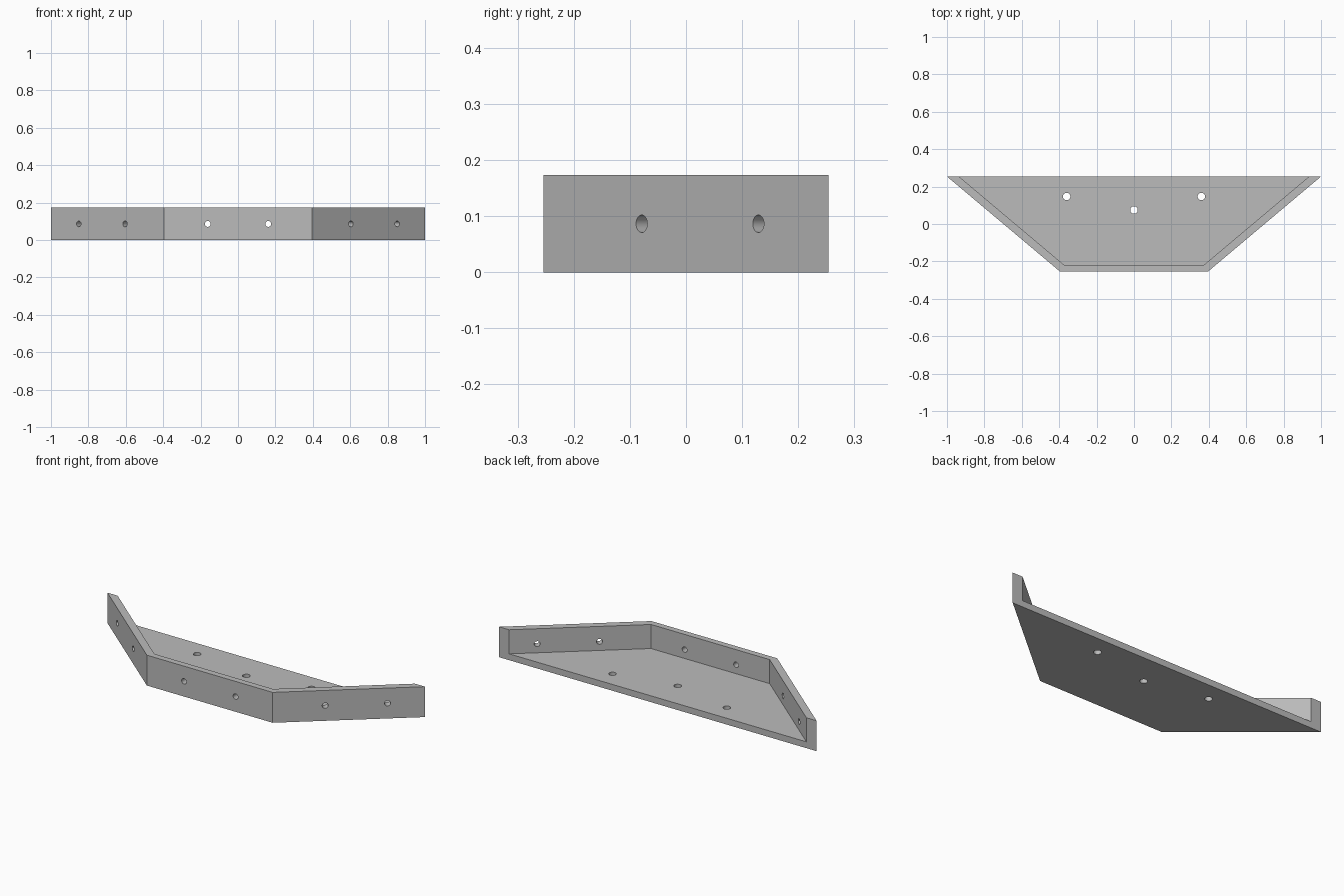
import bpy, bmesh, math
from mathutils import Vector

if "Cube" in bpy.data.objects:
    bpy.data.objects.remove(bpy.data.objects["Cube"], do_unlink=True)

HEIGHT, FLOOR = 0.173, 0.036
BACK, FRONT = 0.254, -0.254
WIDE, NARROW = 1.0, 0.396
FRONT_WALL, SIDE_GAP = 0.035, 0.064
SLOPE = (WIDE - NARROW) / (BACK - FRONT)

grey = bpy.data.materials.new("plain grey")
grey.use_nodes = True
colour = (0.5, 0.5, 0.5, 1)
grey.diffuse_color = colour
grey.node_tree.nodes["Principled BSDF"].inputs["Base Color"].default_value = colour


def half_width(y, inset=0.0):
    return NARROW + (y - FRONT) * SLOPE - inset


def trapezoid(name, y0, y1, z0, z1, inset=0.0):
    """Symmetric prism whose sides follow the slanted outline."""
    bm = bmesh.new()
    a, b = half_width(y0, inset), half_width(y1, inset)
    base = bm.faces.new([bm.verts.new((x, y, z0))
                         for x, y in ((-a, y0), (a, y0), (b, y1), (-b, y1))])
    top = bmesh.ops.extrude_face_region(bm, geom=[base])["geom"]
    bmesh.ops.translate(bm, vec=(0, 0, z1 - z0),
                        verts=[v for v in top if isinstance(v, bmesh.types.BMVert)])
    bmesh.ops.recalc_face_normals(bm, faces=bm.faces)
    mesh = bpy.data.meshes.new(name)
    bm.to_mesh(mesh)
    bm.free()
    obj = bpy.data.objects.new(name, mesh)
    bpy.context.collection.objects.link(obj)
    return obj


def drill(centre, axis, radius):
    turn = Vector(axis).to_track_quat("Z", "Y").to_euler()
    bpy.ops.mesh.primitive_cylinder_add(vertices=32, radius=radius, depth=0.16,
                                        location=centre, rotation=turn)
    return bpy.context.object


# Solid body and the pocket that leaves floor, front wall and side walls
tray = trapezoid("corner_tray", FRONT, BACK, 0, HEIGHT)
tray.data.materials.append(grey)
cutters = [trapezoid("pocket_cutter", FRONT + FRONT_WALL, BACK + 0.1,
                     FLOOR, HEIGHT + 0.1, SIDE_GAP)]

# Floor screw holes
for x, y in ((-0.36, 0.147), (0, 0.075), (0.36, 0.147)):
    cutters.append(drill((x, y, 0), (0, 0, 1), 0.02))

# Wall screw holes, square to each wall
mid = HEIGHT / 2
for side in (-1, 1):
    cutters.append(drill((side * 0.162, FRONT, mid), (0, 1, 0), 0.0155))
    for y in (-0.079, 0.129):
        cutters.append(drill((side * half_width(y), y, mid),
                             (side, -SLOPE, 0), 0.0155))

# Cut everything out of the body
bpy.ops.object.select_all(action="DESELECT")
bpy.context.view_layer.objects.active = tray
tray.select_set(True)
for cutter in cutters:
    cut = tray.modifiers.new("cut", "BOOLEAN")
    cut.operation, cut.solver, cut.object = "DIFFERENCE", "EXACT", cutter
    bpy.ops.object.modifier_apply(modifier=cut.name)
    bpy.data.objects.remove(cutter, do_unlink=True)

bpy.ops.object.shade_smooth_by_angle(angle=math.radians(30))
